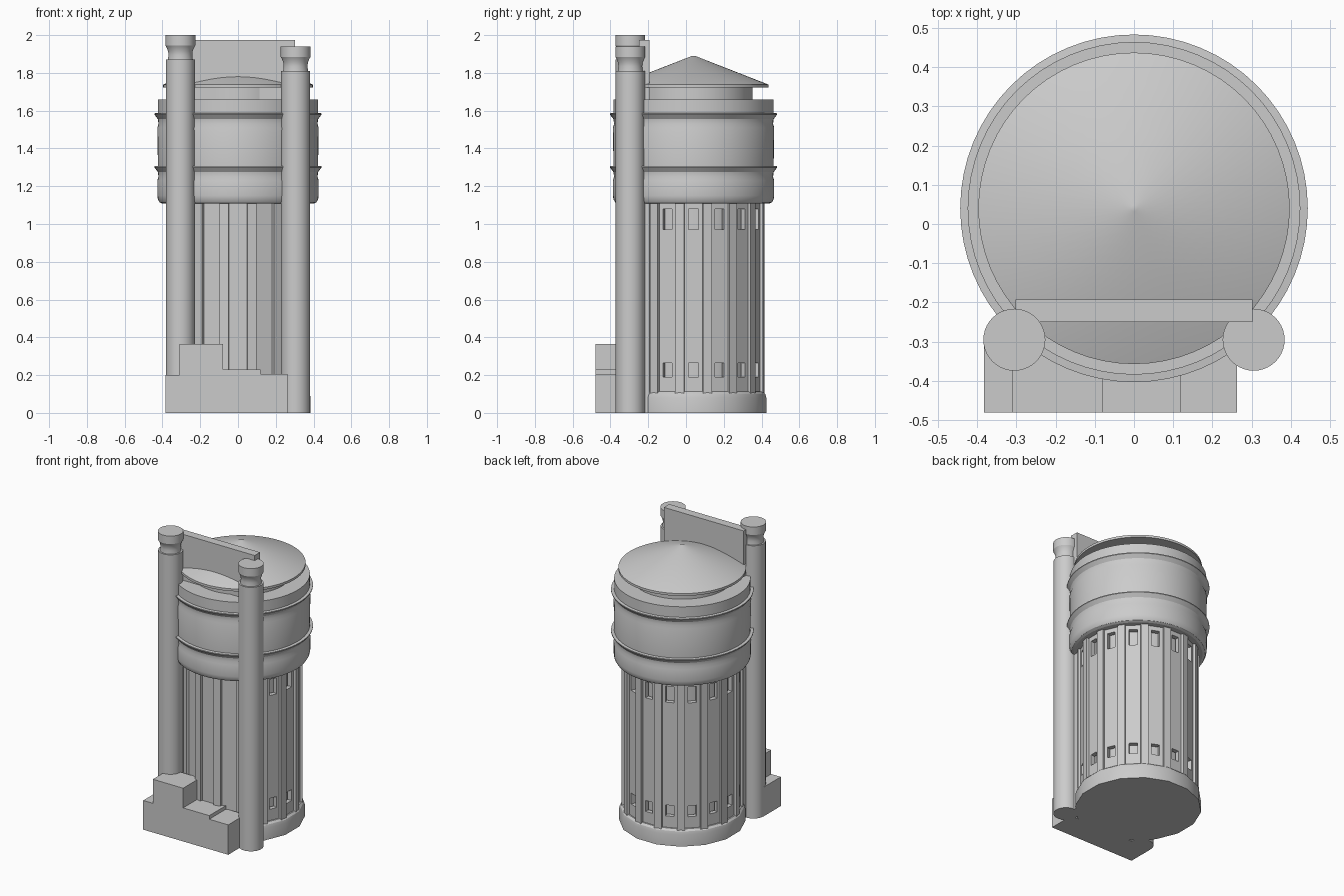
import bpy, bmesh, math
from mathutils import Matrix, Vector

if "Cube" in bpy.data.objects:
    bpy.data.objects.remove(bpy.data.objects["Cube"])

CY = 0.04          # tower axis in y
SIDES = 16
STEP = 2 * math.pi / SIDES

grey = bpy.data.materials.new("light_grey")
grey.diffuse_color = (0.6, 0.6, 0.6, 1)
grey.use_nodes = True
grey.node_tree.nodes["Principled BSDF"].inputs["Base Color"].default_value = grey.diffuse_color


def finish(bm, name, smooth=True):
    bmesh.ops.recalc_face_normals(bm, faces=bm.faces[:])
    me = bpy.data.meshes.new(name)
    bm.to_mesh(me)
    bm.free()
    me.materials.append(grey)
    if smooth:
        for p in me.polygons:
            p.use_smooth = True
        me.set_sharp_from_angle(angle=math.radians(30))
    ob = bpy.data.objects.new(name, me)
    bpy.context.collection.objects.link(ob)
    return ob


def lathe(name, profile, x=0.0, y=CY, segs=64, turn=0.0):
    """Spin an (r, z) profile into a closed solid."""
    bm = bmesh.new()
    rings = [[bm.verts.new((x + r * math.cos(turn + 2 * math.pi * i / segs),
                            y + r * math.sin(turn + 2 * math.pi * i / segs), z))
              for i in range(segs)] for r, z in profile]
    for a, b in zip(rings, rings[1:]):
        for i in range(segs):
            j = (i + 1) % segs
            bm.faces.new((a[i], a[j], b[j], b[i]))
    bm.faces.new(rings[0])
    bm.faces.new(rings[-1])
    return finish(bm, name)


def add_box(bm, lo, hi, mat=Matrix.Identity(4)):
    lo, hi = Vector(lo), Vector(hi)
    size = hi - lo
    m = mat @ Matrix.Translation((lo + hi) / 2) @ Matrix.Diagonal((*size, 1))
    bmesh.ops.create_cube(bm, size=1, matrix=m)


def facing(angle):
    return Matrix.Translation((0, CY, 0)) @ Matrix.Rotation(angle, 4, 'Z')


# base plinth, 16 sided with rounded top
k = 1 / math.cos(STEP / 2)
lathe("base_plinth", [(0.385 * k, 0), (0.385 * k, 0.08), (0.38 * k, 0.10),
                      (0.368 * k, 0.112), (0.34 * k, 0.115)], segs=SIDES, turn=STEP / 2)

# inner core seen through the windows
lathe("inner_core", [(0.322, 0.05), (0.322, 1.15)], segs=32)

# shaft walls: flat panels, with two window holes on all but the front sides
AP, TH, ZB, ZT = 0.36, 0.03, 0.10, 1.13
half = AP * math.tan(STEP / 2)
W = 0.026
holes = [(0.19, 0.265), (0.97, 1.08)]
bm = bmesh.new()
for i in range(SIDES):
    m = facing(i * STEP)
    if 10 <= i <= 14:            # plain front sides
        add_box(bm, (AP - TH, -half, ZB), (AP, half, ZT), m)
        continue
    add_box(bm, (AP - TH, -half, ZB), (AP, -W, ZT), m)
    add_box(bm, (AP - TH, W, ZB), (AP, half, ZT), m)
    cuts = [ZB, *holes[0], *holes[1], ZT]
    for z0, z1 in zip(cuts[::2], cuts[1::2]):
        add_box(bm, (AP - TH, -W, z0), (AP, W, z1), m)
finish(bm, "shaft_walls", False)

# vertical ribs at the corners
bm = bmesh.new()
for i in range(SIDES):
    add_box(bm, (0.34, -0.024, 0.10), (0.379, 0.024, 1.13), facing((i + 0.5) * STEP))
finish(bm, "shaft_ribs", False)


# upper drum with two flared bands
def band(z):
    return [(0.427, z), (0.421, z + 0.02), (0.424, z + 0.045),
            (0.443, z + 0.07), (0.443, z + 0.076), (0.424, z + 0.078)]


lathe("upper_drum", [(0.38, 1.11), (0.40, 1.108), (0.415, 1.115), (0.424, 1.13),
                     (0.427, 1.15)] + band(1.23) + band(1.51) + [(0.424, 1.66), (0.30, 1.66)])

# neck and conical roof
lathe("roof_neck", [(0.312, 1.64), (0.312, 1.73)])
lathe("conical_roof", [(0.30, 1.722), (0.397, 1.722), (0.397, 1.738), (0.008, 1.89)])

# flat wall between the columns
bm = bmesh.new()
add_box(bm, (-0.302, -0.25, 0), (0.302, -0.192, 1.975))
finish(bm, "front_wall", False)

# two columns with flared caps
for name, x, z in (("left_column", -0.305, 1.87), ("right_column", 0.305, 1.81)):
    lathe(name, [(0.077, 0), (0.077, z), (0.066, z), (0.063, z + 0.025), (0.065, z + 0.045),
                 (0.073, z + 0.065), (0.079, z + 0.075), (0.079, z + 0.13)],
          x=x, y=-0.295, segs=40)

# stepped blocks at the foot
bm = bmesh.new()
for x0, x1, z in ((-0.383, -0.31, 0.20), (-0.31, -0.08, 0.365),
                  (-0.08, 0.118, 0.23), (0.118, 0.262, 0.205)):
    add_box(bm, (x0, -0.48, 0), (x1, -0.295, z))
finish(bm, "stepped_blocks", False)
